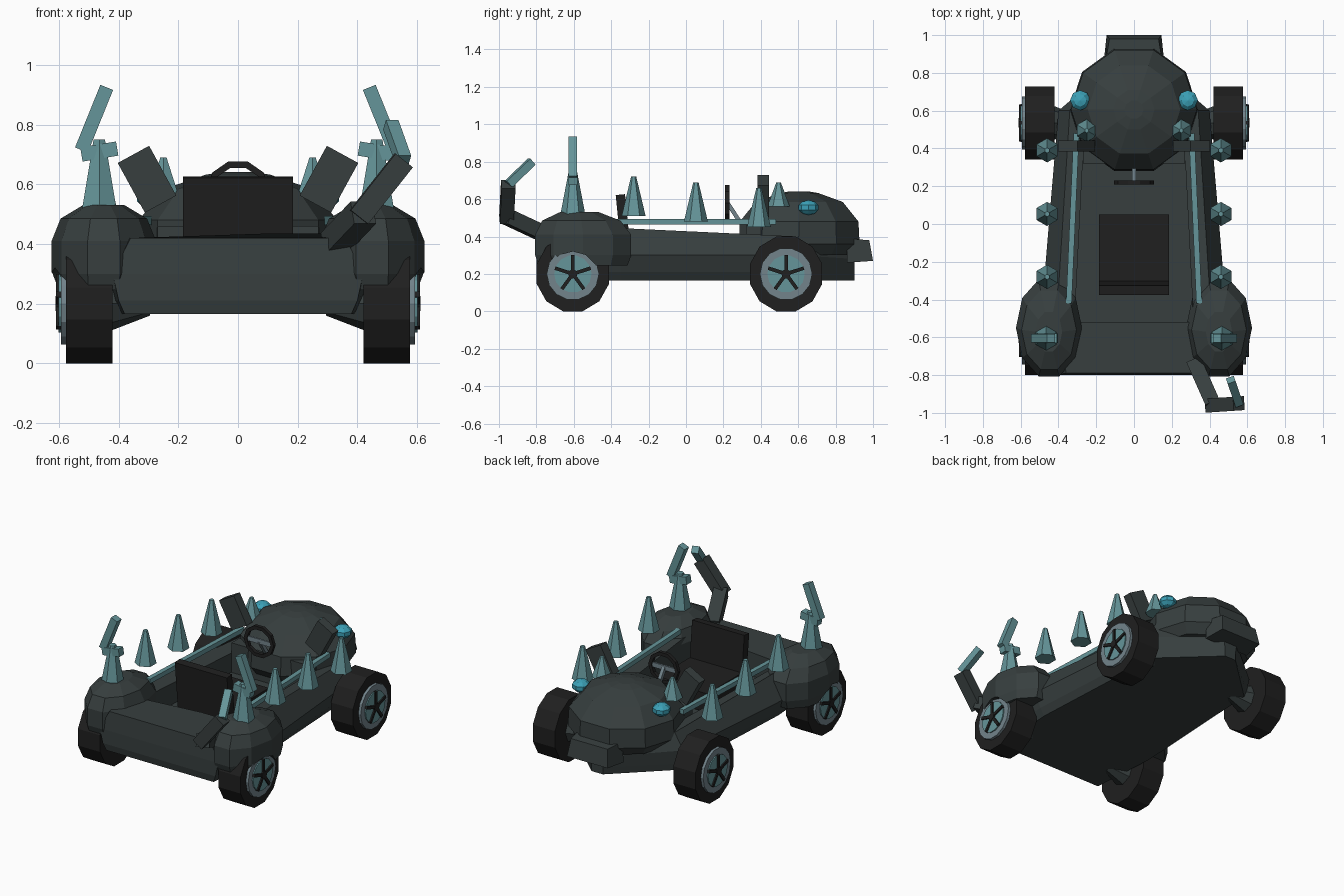
import bpy, bmesh, math
from mathutils import Vector, Matrix

if "Cube" in bpy.data.objects:
    bpy.data.objects.remove(bpy.data.objects["Cube"])


def mat(name, rgb):
    m = bpy.data.materials.new(name)
    m.diffuse_color = (*rgb, 1)
    m.use_nodes = True
    m.node_tree.nodes["Principled BSDF"].inputs["Base Color"].default_value = m.diffuse_color
    return m


BODY = mat("dark slate", (0.038, 0.049, 0.049))
BLACK = mat("rubber black", (0.014, 0.014, 0.014))
TEAL = mat("muted teal", (0.13, 0.30, 0.32))
EYE = mat("bright cyan", (0.045, 0.36, 0.48))
RIM = mat("blue grey", (0.17, 0.23, 0.26))


def finish(name, bm, material):
    bmesh.ops.recalc_face_normals(bm, faces=bm.faces)
    me = bpy.data.meshes.new(name)
    bm.to_mesh(me)
    bm.free()
    me.materials.append(material)
    ob = bpy.data.objects.new(name, me)
    bpy.context.collection.objects.link(ob)
    return ob


def loft(name, rings, material):
    """Skin a stack of equal-length point rings and cap both ends."""
    bm = bmesh.new()
    vs = [[bm.verts.new(p) for p in r] for r in rings]
    n = len(vs[0])
    for a, b in zip(vs, vs[1:]):
        for i in range(n):
            j = (i + 1) % n
            bm.faces.new((a[i], a[j], b[j], b[i]))
    bm.faces.new(vs[0][::-1])
    bm.faces.new(vs[-1])
    return finish(name, bm, material)


def ellipse(cx, cy, z, rx, ry, n=10):
    return [(cx + rx * math.cos(2 * math.pi * i / n),
             cy + ry * math.sin(2 * math.pi * i / n), z) for i in range(n)]


def box(name, c, size, material, rot=None):
    bm = bmesh.new()
    m = Matrix.Translation(c) @ (rot or Matrix()) @ Matrix.Diagonal((*size, 1))
    bmesh.ops.create_cube(bm, size=1, matrix=m)
    return finish(name, bm, material)


def beam(name, a, b, w, material):
    a, b = Vector(a), Vector(b)
    d = b - a
    rot = d.to_track_quat('Z', 'Y').to_matrix().to_4x4()
    return box(name, (a + b) / 2, (w, w, d.length), material, rot)


def cone(name, c, r1, r2, depth, n, material, turn=None):
    """Cone along z, or along x when a quarter turn of +1 or -1 is given."""
    bm = bmesh.new()
    rot = Matrix.Rotation(turn * math.pi / 2, 4, 'Y') if turn else Matrix()
    bmesh.ops.create_cone(bm, cap_ends=True, segments=n, radius1=r1, radius2=r2, depth=depth,
                          matrix=Matrix.Translation(c) @ rot)
    return finish(name, bm, material)


def cut(ob, cutter):
    cutter.hide_render = True
    cutter.hide_viewport = True
    m = ob.modifiers.new("cut", 'BOOLEAN')
    m.object = cutter
    m.operation = 'DIFFERENCE'
    m.solver = 'EXACT'


def outline(half):
    """Mirror right-hand points into a closed plan outline."""
    return half + [(-x, y, z) for x, y, z in reversed(half)]


# Body tub with pointed front and open cockpit
body = loft("body", [
    outline([(.38, -.79, .165), (.41, -.35, .165), (.36, .60, .165), (.04, .90, .165)]),
    outline([(.40, -.80, .21), (.44, -.35, .21), (.38, .60, .21), (.04, .90, .21)]),
    outline([(.42, -.80, .30), (.48, -.35, .30), (.40, .60, .30), (.05, .90, .28)]),
    outline([(.36, -.79, .42), (.40, -.35, .445), (.34, .60, .40), (.05, .88, .34)])], BODY)
cut(body, loft("cockpit_cutter", [
    outline([(.315, -.52, z), (.27, .36, z)]) for z in (.27, .6)], BODY))

# Nose hood and blunt snout
loft("nose_hood", [ellipse(0, .605, z, .34 * k, .34 * k) for z, k in
                   ((.30, .86), (.36, 1), (.48, .98), (.585, .72), (.632, .32))]
     + [ellipse(0, .605, .642, .05, .05)], BODY)
box("dashboard", (0, .36, .36), (.54, .08, .2), BODY)
loft("snout", [outline([(.16, .86, .26), (.145, 1.0, .27)]),
               outline([(.15, .86, .39), (.13, .98, .38)])], BODY)

# Seat
box("seat_cushion", (0, -.13, .335), (.37, .36, .12), BLACK)
box("seat_back", (0, -.335, .465), (.37, .05, .32), BLACK, Matrix.Rotation(.1, 4, 'X'))

# Steering wheel: ring, crossbar and column
bm = bmesh.new()
rings = []
for i in range(10):
    a = 2 * math.pi * i / 10
    rings.append([bm.verts.new(((.095 + .016 * math.cos(t)) * math.cos(a),
                                .22 + .016 * math.sin(t),
                                .58 + (.09 + .016 * math.cos(t)) * math.sin(a)))
                  for t in (math.pi / 4 + k * math.pi / 2 for k in range(4))])
for i in range(10):
    a, b = rings[i], rings[(i + 1) % 10]
    for k in range(4):
        bm.faces.new((a[k], a[(k + 1) % 4], b[(k + 1) % 4], b[k]))
finish("steering_ring", bm, BLACK)
box("steering_crossbar", (0, .22, .58), (.17, .012, .03), RIM)
beam("steering_column", (0, .222, .58), (0, .30, .46), .022, RIM)

for s, side in ((1, "right"), (-1, "left")):
    # Rear fender with shallow wheel arch
    cx = .45 * s
    fender = loft(side + "_rear_fender", [
        ellipse(cx, -.55, .245, .165, .25), ellipse(cx, -.55, .30, .175, .27),
        ellipse(cx, -.55, .41, .175, .27), ellipse(cx, -.56, .485, .145, .22),
        ellipse(cx, -.57, .53, .07, .11)], BODY)
    cut(fender, cone(side + "_arch_cutter", (.56 * s, -.605, .18), .14, .14, .28, 12, BODY, 1))

    # Side rail
    beam(side + "_rail", (.345 * s, -.42, .478), (.305 * s, .48, .478), .03, TEAL)

    # Floating side spikes and small hood spike
    for i, (y, z) in enumerate(((-.28, .51), (.053, .48), (.39, .45))):
        cone(f"{side}_spike_{i}", (.46 * s, y, z + .105), .064, .014, .21, 6, TEAL)
    cone(side + "_hood_spike", (.25 * s, .495, .625), .06, .012, .13, 6, TEAL)

    # Bent horn on the fender
    cone(side + "_horn_base", (.465 * s, -.605, .635), .066, .022, .23, 6, TEAL)
    beam(side + "_horn_elbow", (.405 * s, -.605, .72), (.525 * s, -.605, .70), .048, TEAL)
    beam(side + "_horn_tip", (.525 * s, -.605, .715), (.44 * s, -.605, .925), .046, TEAL)

    # Ear plate and eye
    box(side + "_ear", (.305 * s, .413, .617), (.12, .06, .19), BODY,
        Matrix.Rotation(.5 * s, 4, 'Y'))
    bm = bmesh.new()
    bmesh.ops.create_uvsphere(bm, u_segments=8, v_segments=5, radius=1,
                              matrix=Matrix.Translation((.285 * s, .655, .555))
                              @ Matrix.Diagonal((.056, .056, .04, 1)))
    finish(side + "_eye", bm, EYE)

    # Wheels: tyre, rim, hub disc, five spokes and tapered inner axle
    for y, end in ((.535, "front"), (-.605, "rear")):
        n = f"{side}_{end}_"
        tyre = [[(x * s, y + .2 * math.sin(math.pi * (i + .5) / 6),
                  .2 - .2 * math.cos(math.pi * (i + .5) / 6) / math.cos(math.pi / 12))
                 for i in range(12)] for x in (.42, .577)]
        loft(n + "tyre", tyre, BLACK)
        cone(n + "rim", (.583 * s, y, .2), .14, .14, .022, 14, RIM, 1)
        cone(n + "hub_disc", (.59 * s, y, .2), .1, .1, .022, 14, TEAL, 1)
        cone(n + "hub_cap", (.598 * s, y, .2), .025, .025, .028, 8, BLACK, 1)
        for k in range(5):
            a = 2 * math.pi * k / 5
            beam(f"{n}spoke_{k}", (.6 * s, y, .2),
                 (.6 * s, y + .1 * math.sin(a), .2 + .1 * math.cos(a)), .019, BLACK)
        cone(n + "axle", (.36 * s, y, .2), .04, .09, .13, 8, BODY, s)

# Bent tail with teal tip
pts = [(.32, -.73, .40), (.42, -.955, .505), (.555, -.95, .68), (.512, -.825, .80)]
beam("tail_base", pts[0], pts[1], .08, BODY)
beam("tail_middle", (.405, -.96, .49), pts[2], .074, BODY)
beam("tail_tip", pts[2], pts[3], .044, TEAL)
